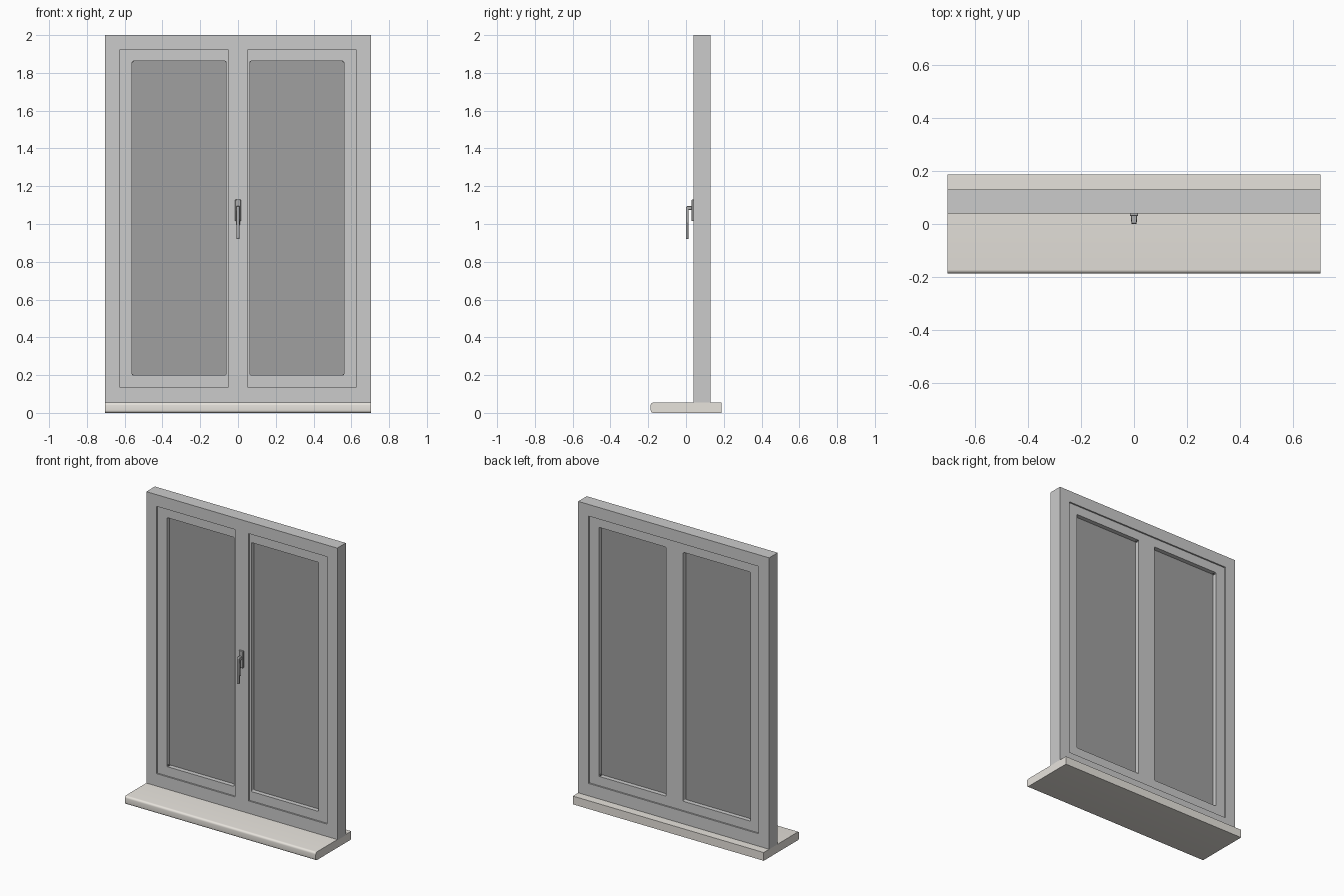
import bpy, bmesh
from mathutils import Vector

if "Cube" in bpy.data.objects:
    bpy.data.objects.remove(bpy.data.objects["Cube"])


def material(name, r, g, b):
    m = bpy.data.materials.new(name)
    m.diffuse_color = (r, g, b, 1)
    m.use_nodes = True
    m.node_tree.nodes["Principled BSDF"].inputs["Base Color"].default_value = m.diffuse_color
    return m


def finish(name, bm, mat=None):
    bmesh.ops.recalc_face_normals(bm, faces=bm.faces)
    mesh = bpy.data.meshes.new(name)
    bm.to_mesh(mesh)
    bm.free()
    ob = bpy.data.objects.new(name, mesh)
    bpy.context.collection.objects.link(ob)
    if mat:
        mesh.materials.append(mat)
    return ob


def smooth(ob, angle=0.6):
    bpy.ops.object.select_all(action='DESELECT')
    ob.select_set(True)
    bpy.context.view_layer.objects.active = ob
    bpy.ops.object.shade_smooth_by_angle(angle=angle)


def bevel(ob, width, segments):
    mod = ob.modifiers.new("rounding", 'BEVEL')
    mod.width, mod.segments = width, segments
    mod.limit_method = 'ANGLE'


def box(name, lo, hi, mat=None):
    bm = bmesh.new()
    bmesh.ops.create_cube(bm, size=1)
    lo, hi = Vector(lo), Vector(hi)
    for v in bm.verts:
        v.co = (lo + hi) / 2 + v.co * (hi - lo)
    return finish(name, bm, mat)


def ring(name, outer, inner, y0, y1, radius=0, open_side=False, mat=None):
    """Rectangular frame; rects are (x0, z0, x1, z1). open_side drops the wall at outer x0."""
    bm = bmesh.new()

    def corners(r, y):
        x0, z0, x1, z1 = r
        return [bm.verts.new((x, y, z)) for x, z in ((x0, z0), (x1, z0), (x1, z1), (x0, z1))]
    of, inf, ob_, inb = [corners(r, y) for y in (y0, y1) for r in (outer, inner)]
    for i in range(4):
        j = (i + 1) % 4
        bm.faces.new((of[i], of[j], inf[j], inf[i]))
        bm.faces.new((ob_[i], ob_[j], inb[j], inb[i]))
        bm.faces.new((inf[i], inf[j], inb[j], inb[i]))
        if not (open_side and i == 3):
            bm.faces.new((of[i], of[j], ob_[j], ob_[i]))
    if radius:
        edges = [bm.edges.get((a, b)) for a, b in zip(inf, inb)]
        bmesh.ops.bevel(bm, geom=edges, offset=radius, segments=3, affect='EDGES', profile=0.5)
    return finish(name, bm, mat)


def mirror(ob):
    mod = ob.modifiers.new("mirror", 'MIRROR')
    mod.use_clip = True


def extrude_x(name, profile, half, mat=None):
    """Extrude a (y, z) profile symmetrically along x."""
    bm = bmesh.new()
    a = [bm.verts.new((-half, y, z)) for y, z in profile]
    b = [bm.verts.new((half, y, z)) for y, z in profile]
    bm.faces.new(a)
    bm.faces.new(b)
    n = len(a)
    for i in range(n):
        j = (i + 1) % n
        bm.faces.new((a[i], a[j], b[j], b[i]))
    return finish(name, bm, mat)


stone = material("sill_stone", 0.80, 0.77, 0.72)
glass = material("dark_glass", 0.35, 0.35, 0.35)
metal = material("handle_metal", 0.42, 0.42, 0.42)
paint = material("frame_paint", 0.55, 0.55, 0.55)

# Window sill with a rounded front nose
bm = bmesh.new()
bmesh.ops.create_cube(bm, size=1)
for v in bm.verts:
    v.co = Vector((v.co.x * 1.41, v.co.y * 0.374, 0.0275 + v.co.z * 0.055))
nose = [e for e in bm.edges
        if all(v.co.y < 0 for v in e.verts) and e.verts[0].co.z == e.verts[1].co.z]
bmesh.ops.bevel(bm, geom=nose, offset=0.014, segments=5, affect='EDGES', profile=0.5)
smooth(finish("window_sill", bm, stone))

# Outer frame
ring("outer_frame", (-0.705, 0.05, 0.705, 2.0), (-0.628, 0.138, 0.628, 1.922), 0.04, 0.13, mat=paint)

# Front cover strip where the two sashes meet
box("centre_strip", (-0.05, 0.04, 0.13), (0.05, 0.06, 1.93), paint)

# Recessed sashes, one half mirrored
sash = ring("sashes", (0, 0.12, 0.645, 1.94), (0.063, 0.20, 0.56, 1.862),
            0.05, 0.12, radius=0.006, open_side=True, mat=paint)
mirror(sash)

# Glass panes
pane = box("glass_panes", (0.05, 0.08, 0.19), (0.57, 0.09, 1.875), glass)
mirror(pane)

# Handle backplate
plate = box("handle_plate", (-0.015, 0.03, 1.015), (0.015, 0.042, 1.13), metal)
bevel(plate, 0.003, 2)
smooth(plate)

# Handle lever: neck and hanging grip, narrowing toward its end
lever = extrude_x("handle_lever", [(0.034, 1.075), (0.034, 1.094), (0.004, 1.094), (0.0, 1.088),
                                   (0.0, 0.92), (0.012, 0.92), (0.014, 1.075)], 0.011, metal)
for v in lever.data.vertices:
    if v.co.z < 1.0:
        v.co.x *= 0.7
    elif v.co.y < 0.01:
        v.co.x *= 0.85
bevel(lever, 0.002, 2)
smooth(lever)
